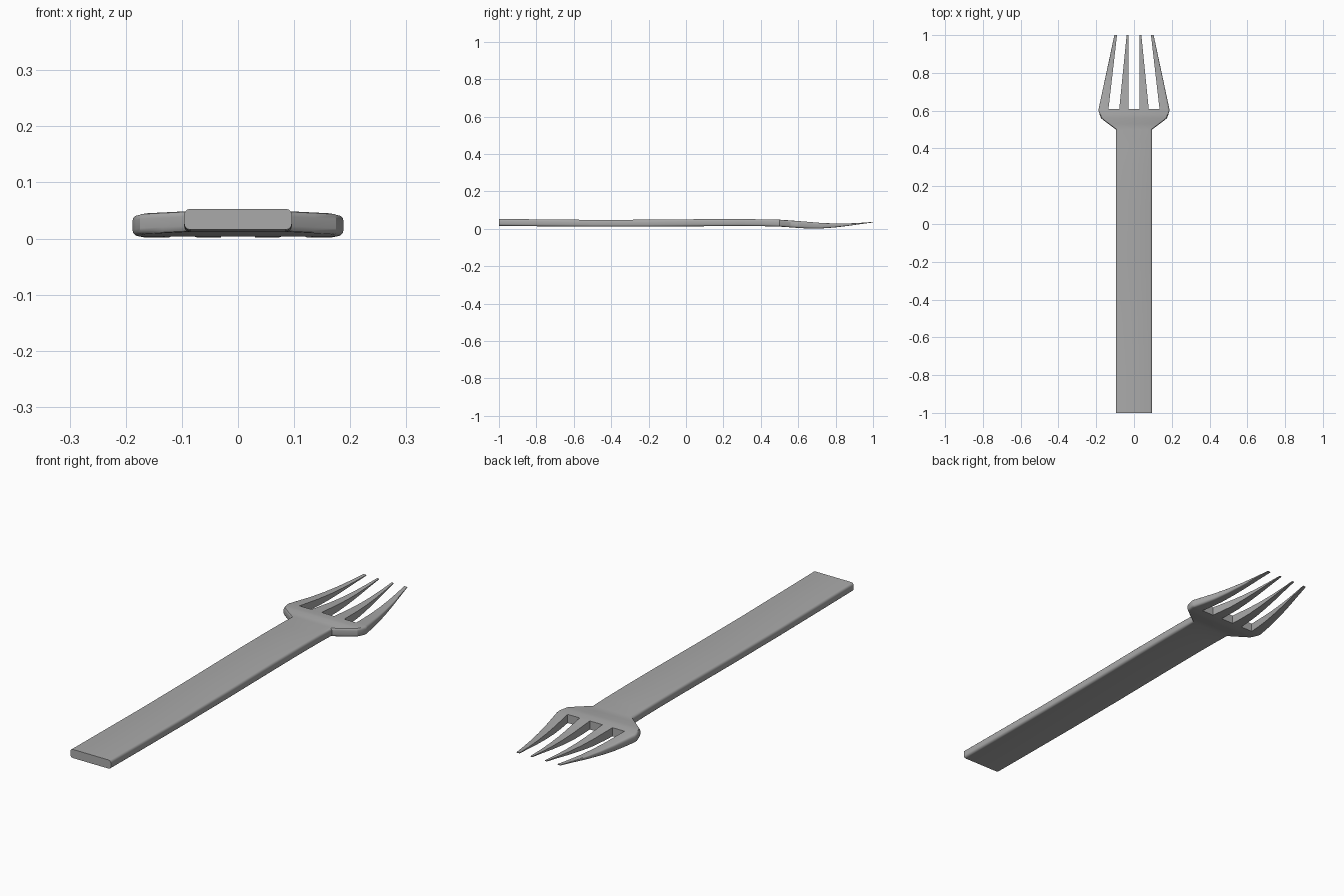
import bpy, bmesh, math

if "Cube" in bpy.data.objects:
    bpy.data.objects.remove(bpy.data.objects["Cube"])

steel = bpy.data.materials.new("grey_metal")
steel.diffuse_color = (0.4, 0.4, 0.4, 1)
steel.use_nodes = True
steel.node_tree.nodes["Principled BSDF"].inputs["Base Color"].default_value = steel.diffuse_color

# side profile: y, bottom z, top z
PROFILE = [(-1, .016, .053), (-.8, .014, .051), (-.5, .012, .048), (-.2, .012, .049),
           (.1, .014, .052), (.3, .015, .052), (.42, .014, .051), (.5, .012, .049),
           (.56, .008, .045), (.61, .004, .041), (.66, .002, .037), (.72, .002, .032),
           (.79, .007, .029), (.86, .015, .029), (.93, .025, .032), (1, .034, .037)]


def heights(y):
    for (y0, b0, t0), (y1, b1, t1) in zip(PROFILE, PROFILE[1:]):
        if y <= y1:
            k = (y - y0) / (y1 - y0)
            return b0 + (b1 - b0) * k, t0 + (t1 - t0) * k
    return PROFILE[-1][1:]


def section(y, x0, x1, round_left, round_right):
    """Closed cross-section with optional rounded left and right edges."""
    b, t = heights(y)
    r = 0.28 * (t - b)
    r = min(r, 0.4 * (x1 - x0))
    pts = []
    corners = [(x1, b, -1, 1, -90, round_right), (x1, t, -1, -1, 0, round_right),
               (x0, t, 1, -1, 90, round_left), (x0, b, 1, 1, 180, round_left)]
    for cx, cz, sx, sz, a0, rounded in corners:
        rr = r if rounded else 0
        for i in range(4 if rounded else 1):
            a = math.radians(a0 + 30 * i)
            pts.append((cx + sx * rr + rr * math.cos(a) * bool(rounded), y,
                        cz + sz * rr + rr * math.sin(a) * bool(rounded)))
    return pts


def loft(bm, stations, rl, rr, cap_start=True):
    rings = [[bm.verts.new(p) for p in section(*s, rl, rr)] for s in stations]
    for a, b in zip(rings, rings[1:]):
        for i in range(len(a)):
            j = (i + 1) % len(a)
            bm.faces.new((a[i], a[j], b[j], b[i]))
    if cap_start:
        bm.faces.new(rings[0])
    bm.faces.new(rings[-1][::-1])


def finish(bm, name):
    bmesh.ops.recalc_face_normals(bm, faces=bm.faces)
    me = bpy.data.meshes.new(name)
    bm.to_mesh(me)
    bm.free()
    me.materials.append(steel)
    ob = bpy.data.objects.new(name, me)
    bpy.context.collection.objects.link(ob)
    bpy.ops.object.select_all(action='DESELECT')
    ob.select_set(True)
    bpy.context.view_layer.objects.active = ob
    bpy.ops.object.shade_smooth_by_angle(angle=math.radians(31))


# handle flaring into the head
bm = bmesh.new()
outline = [(p[0], .096) for p in PROFILE if p[0] <= .5]
outline += [(.53, .136), (.56, .175), (.58, .182), (.60, .188), (.61, .187)]
loft(bm, [(y, -w, w) for y, w in outline], True, True)
finish(bm, "handle_and_head")

# four tapering tines: base inner/outer x, tip inner/outer x
TINES = {"inner_tine": (.03, .078, .03, .039), "outer_tine": (.135, .187, .09, .104)}
for name, (bi, bo, ti, to) in TINES.items():
    outer = name == "outer_tine"
    for side, label in ((1, "right"), (-1, "left")):
        bm = bmesh.new()
        stations = []
        for y in [p[0] for p in PROFILE if p[0] >= .61]:
            k = (y - .61) / .39
            xs = sorted((side * (bi + (ti - bi) * k), side * (bo + (to - bo) * k)))
            stations.append((y, *xs))
        loft(bm, stations, outer and side < 0, outer and side > 0, cap_start=False)
        finish(bm, f"{name}_{label}")
